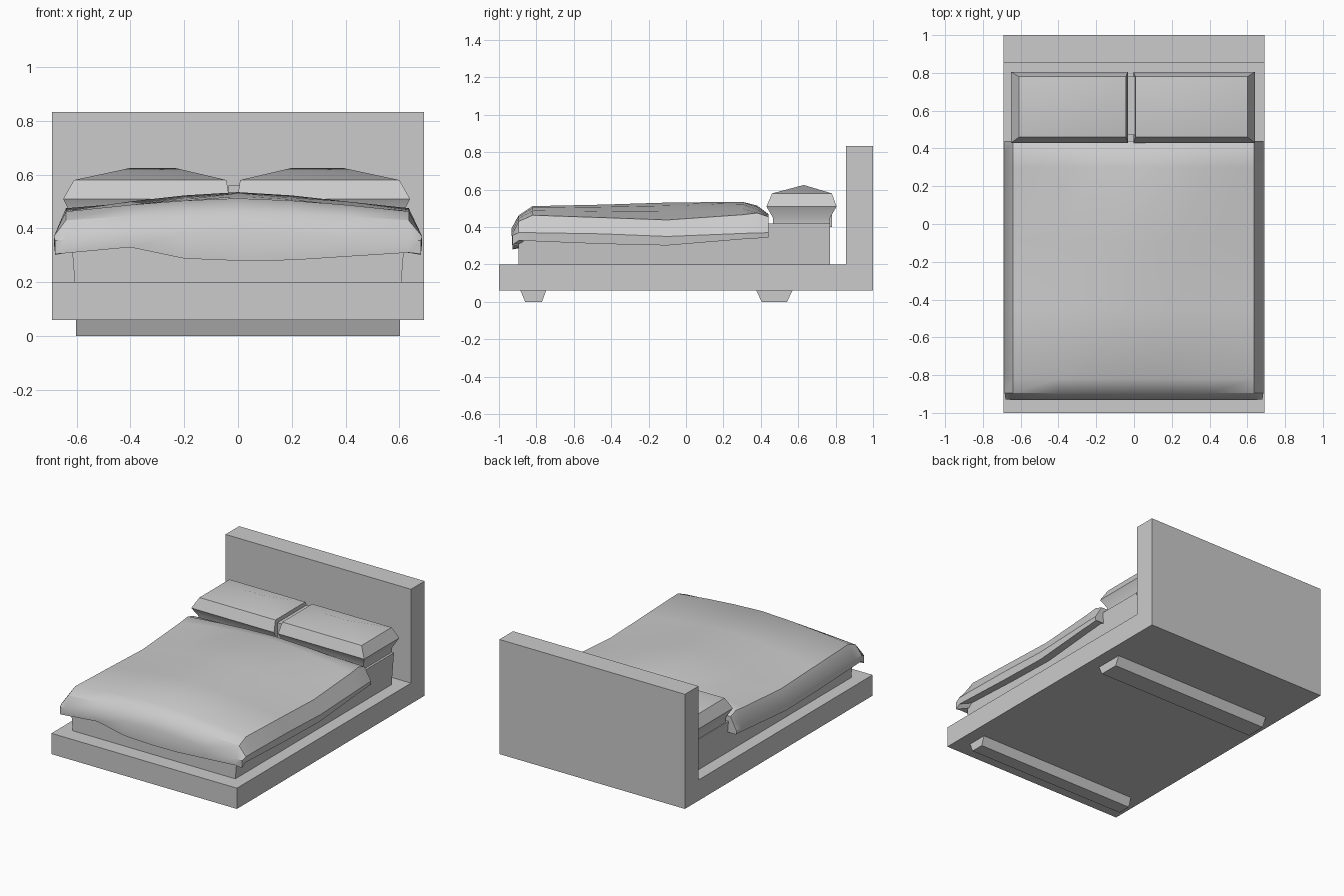
import bpy, bmesh

if "Cube" in bpy.data.objects:
    bpy.data.objects.remove(bpy.data.objects["Cube"])


def finish(bm, name, smooth=None):
    bmesh.ops.remove_doubles(bm, verts=bm.verts, dist=0.001)
    bmesh.ops.recalc_face_normals(bm, faces=bm.faces)
    me = bpy.data.meshes.new(name)
    bm.to_mesh(me)
    bm.free()
    ob = bpy.data.objects.new(name, me)
    bpy.context.collection.objects.link(ob)
    if smooth:
        bpy.ops.object.select_all(action='DESELECT')
        ob.select_set(True)
        bpy.context.view_layer.objects.active = ob
        bpy.ops.object.shade_smooth_by_angle(angle=smooth)
    return ob


def extrude_x(name, profile, x0, x1):
    """Extrude a y-z profile along x."""
    bm = bmesh.new()
    face = bm.faces.new([bm.verts.new((x0, y, z)) for y, z in profile])
    new = bmesh.ops.extrude_face_region(bm, geom=[face])["geom"]
    bmesh.ops.translate(bm, vec=(x1 - x0, 0, 0),
                        verts=[v for v in new if isinstance(v, bmesh.types.BMVert)])
    return finish(bm, name)


def loft(bm, rings):
    """Stack rectangles (x0, x1, y0, y1, z); returns the rings of verts."""
    loops = [[bm.verts.new((x, y, z)) for x, y in ((a, c), (b, c), (b, d), (a, d))]
             for a, b, c, d, z in rings]
    for lo, hi in zip(loops, loops[1:]):
        for i in range(4):
            j = (i + 1) % 4
            bm.faces.new((lo[i], lo[j], hi[j], hi[i]))
    bm.faces.new(loops[0][::-1])
    return loops


# Bed base and headboard as one L-shaped profile
extrude_x("bed_frame", [(-1, .06), (1, .06), (1, .833), (.855, .833), (.855, .2), (-1, .2)],
          -.692, .692)

# Foot bars
extrude_x("front_foot_bar", [(-.885, .06), (-.86, 0), (-.77, 0), (-.748, .06)], -.603, .603)
extrude_x("rear_foot_bar", [(.375, .062), (.405, 0), (.54, 0), (.57, .062)], -.603, .603)

# Mattress
bm = bmesh.new()
top = loft(bm, [(-.607, .607, -.895, .77, .2), (-.625, .625, -.895, .77, .42)])[-1]
bm.faces.new(top)
finish(bm, "mattress")

# Pillows: bulging sides with a raised centre on top
for side, x_out, x_in in (("left", -.65, -.035), ("right", .64, 0)):
    s = 1 if x_out > 0 else -1

    def span(inset, gap):
        return sorted((x_out - s * inset, x_in + s * gap))
    bm = bmesh.new()
    top = loft(bm, [(*span(.03, .008), .465, .77, .40), (*span(.03, .008), .465, .77, .45),
                    (*span(0, -.003), .43, .805, .51), (*span(.04, .008), .46, .78, .58)])[-1]
    x0, x1 = span(.25, .2)
    r0, r1 = [bm.verts.new((x, .63, .625)) for x in (x0, x1)]
    a, b, c, d = top
    for f in ((a, b, r1, r0), (b, c, r1), (c, d, r0, r1), (d, a, r0)):
        bm.faces.new(f)
    finish(bm, side + "_pillow", .6)

# Small bridge filling the gap between the pillows
extrude_x("pillow_gap", [(.47, .4), (.78, .4), (.78, .56), (.47, .56)], -.035, .005)

# Duvet: a draped grid whose outer lines form the hem and the rounded edge
X = [-.68, -.685, -.64, -.4, -.2, 0, .2, .4, .635, .685, .68]
rows = [(-.928, 0, 0), (-.932, 0, 0), (-.895, .462, .43), (-.82, .512, .463), (-.45, .52, .45),
        (-.1, .531, .437), (.3, .535, .465), (.38, .515, .475), (.44, .47, .455), (.44, 0, 0)]
front_hem = [.305, .305, .308, .33, .288, .28, .282, .295, .31, .305, .305]
side_hem = [0, 0, .328, .325, .31, .302, .335, .34, .345, .345]


def duvet_point(i, j):
    x, (y, crown, edge) = X[i], rows[j]
    t = abs(x) / .64
    if j == 0:
        z = front_hem[i]
    elif j == len(rows) - 1:
        z = .345
    elif i in (0, len(X) - 1):
        z = .305 if j == 1 else side_hem[j]
    elif j == 1:
        z = .395 - .037 * t
    elif i in (1, len(X) - 2):
        z = .37 - .02 * (1 - min(1, abs(y + .1) / .5))
    else:
        z = crown + (edge - crown) * t ** 1.5
    if i in (0, 1, len(X) - 2, len(X) - 1) and j in (0, 1):
        x, y = (.68 if x > 0 else -.68), -.928
    return x, y, z


bm = bmesh.new()
grid = [[bm.verts.new(duvet_point(i, j)) for i in range(len(X))] for j in range(len(rows))]
for j in range(len(rows) - 1):
    for i in range(len(X) - 1):
        bm.faces.new((grid[j][i], grid[j][i + 1], grid[j + 1][i + 1], grid[j + 1][i]))
bmesh.ops.remove_doubles(bm, verts=bm.verts, dist=0.001)
# Tuck the hem inward to meet the mattress
hem = [e for e in bm.edges if e.is_boundary]
new = bmesh.ops.extrude_edge_only(bm, edges=hem)["geom"]
for v in (g for g in new if isinstance(g, bmesh.types.BMVert)):
    v.co.x *= .89
    v.co.y *= .94
    v.co.z += .012
finish(bm, "duvet", .6)
